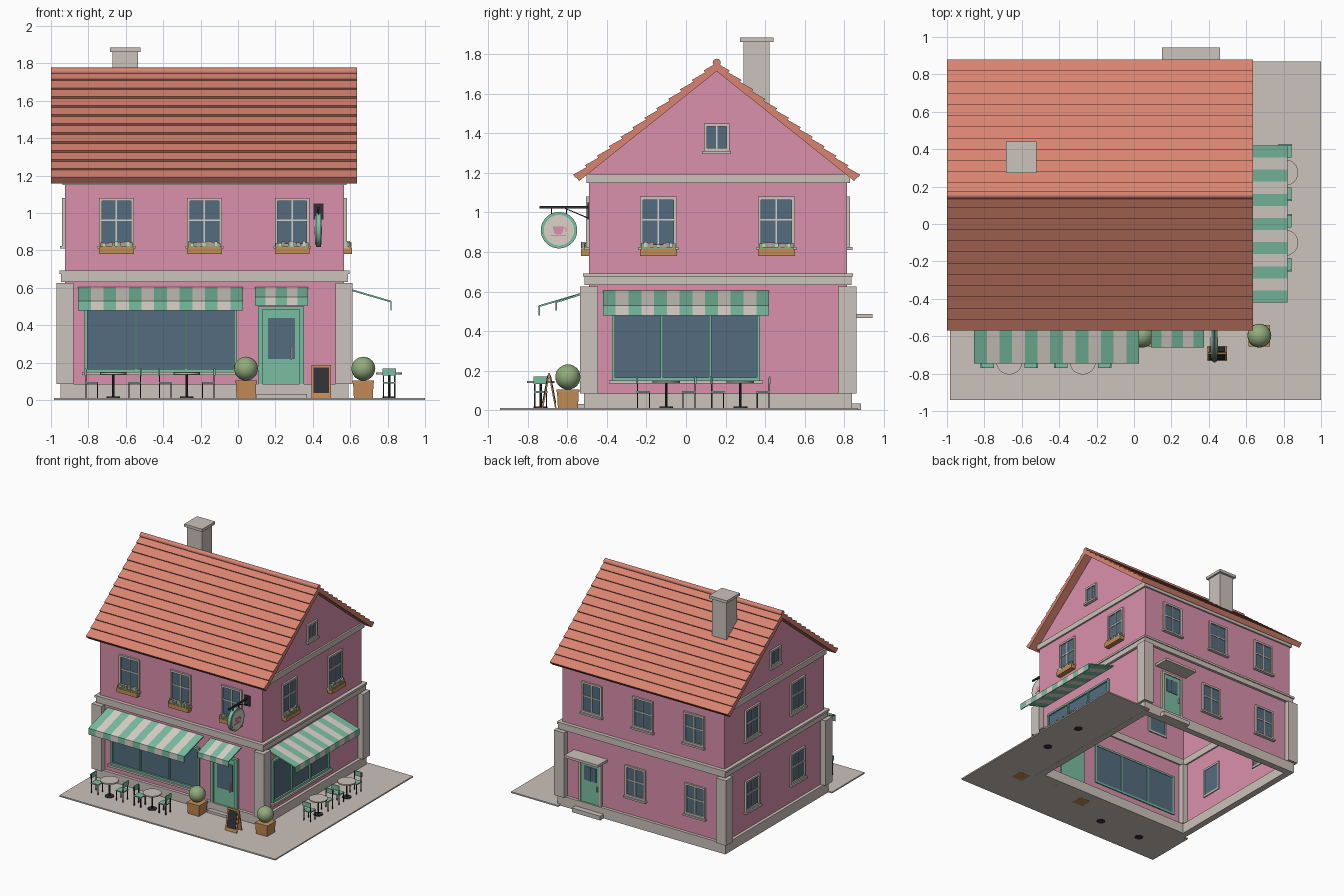
import bpy, bmesh, math, random
from mathutils import Matrix

if "Cube" in bpy.data.objects:
    bpy.data.objects.remove(bpy.data.objects["Cube"])
random.seed(3)


def srgb(*c):
    return [((v / 255 + 0.055) / 1.055) ** 2.4 for v in c] + [1]


COL = dict(pink=(218, 144, 172), roof=(217, 132, 113), stone=(204, 194, 187), green=(122, 190, 162),
           glass=(84, 108, 126), dark=(48, 48, 54), wood=(196, 140, 86), leaf=(146, 172, 124), cream=(218, 210, 202))
MAT = {}
for n, c in COL.items():
    MAT[n] = bpy.data.materials.new(n)
    MAT[n].diffuse_color = srgb(*c)

X0, X1, Y0, Y1, RY = -0.925, 0.567, -0.49, 0.815, 0.155   # wall planes and ridge line


def finish(name, bm, mats, smooth=False):
    me = bpy.data.meshes.new(name)
    bm.to_mesh(me)
    bm.free()
    for m in mats:
        me.materials.append(MAT[m])
    if smooth:
        me.shade_smooth()
        me.set_sharp_from_angle(angle=math.radians(35))
    ob = bpy.data.objects.new(name, me)
    bpy.context.collection.objects.link(ob)
    return ob


def build(name, solids, smooth=False):
    """Each solid is (material, loop, opposite loop)."""
    bm = bmesh.new()
    mats = []
    for m, a, b in solids:
        if m not in mats:
            mats.append(m)
        va, vb = [bm.verts.new(p) for p in a], [bm.verts.new(p) for p in b]
        k = len(va)
        fs = [bm.faces.new(va), bm.faces.new(vb[::-1])]
        fs += [bm.faces.new((va[i], vb[i], vb[(i + 1) % k], va[(i + 1) % k])) for i in range(k)]
        for f in fs:
            f.material_index = mats.index(m)
    bmesh.ops.recalc_face_normals(bm, faces=bm.faces)
    return finish(name, bm, mats, smooth)


def prism(m, pts, axis, a0, a1):
    f = {'x': lambda p, a: (a, p[0], p[1]), 'y': lambda p, a: (p[0], a, p[1]), 'z': lambda p, a: (p[0], p[1], a)}[axis]
    return m, [f(p, a0) for p in pts], [f(p, a1) for p in pts]


def rect(x0, x1, y0, y1):
    return [(x0, y0), (x1, y0), (x1, y1), (x0, y1)]


def box(m, x0, x1, y0, y1, z0, z1):
    return prism(m, rect(x0, x1, y0, y1), 'z', z0, z1)


def circle(cx, cy, r, n=24):
    return [(cx + r * math.cos(2 * math.pi * i / n), cy + r * math.sin(2 * math.pi * i / n)) for i in range(n)]


def disc(m, cx, cy, r, axis, a0, a1, n=24):
    return prism(m, circle(cx, cy, r, n), axis, a0, a1)


def at(side, u, o, z):
    """Point on a wall: u along it, o outward from it."""
    return {'front': (u, Y0 - o, z), 'back': (u, Y1 + o, z), 'right': (X1 + o, u, z), 'left': (X0 - o, u, z)}[side]


def wall_prism(side, m, prof, u0, u1):
    return m, [at(side, u0, o, z) for o, z in prof], [at(side, u1, o, z) for o, z in prof]


def wbox(side, m, u0, u1, o0, o1, z0, z1):
    return wall_prism(side, m, rect(o0, o1, z0, z1), u0, u1)


# walls: hollow shell, open below
bm = bmesh.new()
prof = [(Y0, 0), (Y0, 1.2), (RY, 1.715), (Y1, 1.2), (Y1, 0)]
a, b = [[bm.verts.new((x, y, z)) for y, z in prof] for x in (X0, X1)]
bm.faces.new(a)
bm.faces.new(b[::-1])
for i in (0, 3):
    bm.faces.new((a[i], b[i], b[i + 1], a[i + 1]))
bmesh.ops.recalc_face_normals(bm, faces=bm.faces)
finish('walls', bm, ['pink'])


# stone bands around the house
def band(name, off, z0, z1, inner=0.012):
    build(name, [box('stone', X0 - off, X1 + off, Y0 - off, Y0 + inner, z0, z1),
                 box('stone', X0 - off, X1 + off, Y1 - inner, Y1 + off, z0, z1),
                 box('stone', X0 - off, X0 + inner, Y0 + inner, Y1 - inner, z0, z1),
                 box('stone', X1 - inner, X1 + off, Y0 + inner, Y1 - inner, z0, z1)])


band('plinth', 0.025, 0, 0.085, 0.03)
band('floor_band', 0.022, 0.632, 0.69)
band('floor_band_lip', 0.03, 0.675, 0.692)
band('eaves_band', 0.014, 1.15, 1.195)
build('corner_pilasters', [box('stone', x - 0.046, x + 0.046, y - 0.046, y + 0.046, 0.085, 0.625)
                           for x in (X0, X1) for y in (Y0, Y1)])

# roof: slab and overlapping tile courses on each slope
ROWS, RX0, RX1 = 12, -1.0, 0.637
RUN, RISE = 0.72, 0.575
L = math.hypot(RUN, RISE)
for nm, s in (('front', 1), ('back', -1)):
    def rp(t, h):
        return (RY - s * (RUN - t * RUN / L + h * RISE / L), 1.19 + t * RISE / L + h * RUN / L)
    build('roof_slab_' + nm, [prism('roof', [rp(0, -.04), rp(0, -.014), rp(L, -.014), rp(L, -.04)], 'x', RX0, RX1)])
    d = L / ROWS
    build('roof_tiles_' + nm, [prism('roof', [rp(i * d - .004, -.015), rp(i * d - .004, .004), rp((i + 1) * d, -.009),
                                              rp((i + 1) * d, -.015)], 'x', RX0, RX1) for i in range(ROWS)])
build('ridge_cap', [disc('roof', RY, 1.757, 0.02, 'x', RX0, RX1, 16)], True)

# chimney
build('chimney', [box('stone', -.67, -.535, .29, .422, 1.4, 1.865), box('stone', -.685, -.52, .272, .442, 1.862, 1.885)])


# sash windows
def window(side, u, z0, z1, w, flowers=False):
    h, f = w / 2, 0.016
    s = [wbox(side, 'glass', u - h + f, u + h - f, -.006, .004, z0 + f, z1 - f)]
    for m, o in (('stone', .015),):
        s += [wbox(side, m, u - h, u - h + f, -.01, o, z0, z1), wbox(side, m, u + h - f, u + h, -.01, o, z0, z1),
              wbox(side, m, u - h + f, u + h - f, -.01, o, z0, z0 + f),
              wbox(side, m, u - h + f, u + h - f, -.01, o, z1 - f, z1)]
    s += [wbox(side, 'cream', u - .004, u + .004, .004, .01, z0 + f, z1 - f),
          wbox(side, 'stone', u - h - .008, u + h + .008, 0, .026, z0 - .014, z0)]
    if w > .15:
        zm = (z0 + z1) / 2 + .01
        s.append(wbox(side, 'cream', u - h + f, u + h - f, .004, .0095, zm - .004, zm + .004))
    build('window_' + side, s)
    if flowers:
        s = [wbox(side, 'wood', u - h, u + h, 0, .042, .78, .815),
             wbox(side, 'leaf', u - h + .006, u + h - .006, .004, .038, .815, .825)]
        for i in range(11):
            c, o, r = u - h + .014 + i * (w - .028) / 10, random.uniform(.014, .032), random.uniform(.007, .01)
            z = random.uniform(.838, .85)
            s.append(wbox(side, ('leaf', 'cream', 'leaf', 'pink')[i % 4], c - r, c + r, o - r, o + r, .82, z))
        build('flower_box_' + side, s)


for u in (-.65, -.18, .29):
    window('front', u, .825, 1.08, .187, True)
    window('back', u, .825, 1.08, .187)
for u in (-.14, .457):
    window('right', u, .825, 1.08, .187, True)
    window('left', u, .825, 1.08, .187)
    window('left', u, .235, .49, .187)
for u in (-.66, -.11):
    window('back', u, .235, .49, .187)
for side in ('left', 'right'):
    window(side, RY, 1.31, 1.45, .13)


# shop windows
def shopfront(side, u0, u1, z0=.15, z1=.5, f=.016):
    s = [wbox(side, 'glass', u0, u1, -.006, .006, z0, z1), wbox(side, 'green', u0, u1, -.01, .02, z1 - f, z1),
         wbox(side, 'green', u0, u1, -.01, .02, z0, z0 + f),
         wbox(side, 'stone', u0 - .015, u1 + .015, 0, .035, z0 - .016, z0)]
    for i in range(4):
        c = u0 + f / 2 + (u1 - u0 - f) * i / 3
        w = f / 2 if i in (0, 3) else f / 3
        s.append(wbox(side, 'green', c - w, c + w, -.01, .018, z0 + f, z1 - f))
    build('shop_window_' + side, s)


shopfront('front', -.82, -.005)
shopfront('right', -.375, .375)


# striped awnings
def awning(name, side, u0, u1, n, reach, zt, ze, zb):
    p = [(0, zt), (reach, ze), (reach, zb), (reach - .007, zb), (reach - .007, ze - .007), (0, zt - .01)]
    d = (u1 - u0) / n
    build(name, [wall_prism(side, ('green', 'cream')[i % 2], p, u0 + i * d, u0 + (i + 1) * d) for i in range(n)])


awning('awning_front', 'front', -.855, .027, 13, .255, .605, .53, .478)
awning('awning_door', 'front', .09, .375, 5, .17, .605, .55, .505)
awning('awning_right', 'right', -.42, .42, 13, .255, .605, .53, .478)

# front door, step and handle
build('front_door', [wbox('front', 'green', .112, .348, -.01, .012, .03, .5),
                     wbox('front', 'green', .108, .13, 0, .024, .03, .5), wbox('front', 'green', .33, .352, 0, .024, .03, .5),
                     wbox('front', 'green', .13, .33, 0, .024, .485, .5),
                     wbox('front', 'glass', .16, .305, .01, .016, .22, .44),
                     wbox('front', 'cream', .28, .289, .012, .03, .215, .29)])
build('front_step', [wbox('front', 'stone', .1, .37, 0, .06, 0, .032)])

# back door, canopy and step
build('back_door', [wbox('back', 'green', .215, .385, -.01, .012, .035, .42),
                    wbox('back', 'stone', .197, .215, -.01, .02, .035, .438),
                    wbox('back', 'stone', .385, .403, -.01, .02, .035, .438),
                    wbox('back', 'stone', .215, .385, -.01, .02, .42, .438),
                    wbox('back', 'glass', .245, .355, .01, .016, .27, .385),
                    wbox('back', 'green', .297, .303, .014, .02, .27, .385),
                    wbox('back', 'cream', .23, .238, .01, .026, .2, .24)])
build('back_canopy', [wbox('back', 'stone', .15, .46, 0, .128, .466, .486)])
build('back_step', [wbox('back', 'stone', .17, .43, 0, .07, 0, .035)])

# pavement
build('pavement_front', [box('stone', -.985, 1, -.94, -.51, .001, .012)])
build('pavement_side', [box('stone', X1, 1, -.51, .87, .001, .012)])


# cafe tables and chairs; (dx, dy) points from table to chair
def chair(cx, cy, dx, dy):
    r = .034
    s = [box('green', cx - r, cx + r, cy - r, cy + r, .088, .097)]
    for i in (-1, 1):
        for j in (-1, 1):
            x, y = cx + i * (r - .004), cy + j * (r - .004)
            top = .165 if i * dx + j * dy > 0 else .088
            s.append(box('dark', x - .003, x + .003, y - .003, y + .003, .01, top))
    bx, by = cx + dx * r, cy + dy * r
    wx, wy = .004 + abs(dy) * .032, .004 + abs(dx) * .032
    s.append(box('green', bx - wx, bx + wx, by - wy, by + wy, .132, .17))
    build('chair', s)


def table(x, y, dx, dy):
    build('table', [disc('stone', x, y, .07, 'z', .138, .148), disc('dark', x, y, .007, 'z', .01, .138, 10),
                    disc('dark', x, y, .035, 'z', 0, .018)], True)
    for s in (-1, 1):
        chair(x + s * dx * .115, y + s * dy * .115, s * dx, s * dy)


for x in (-.667, -.274):
    table(x, -.735, 1, 0)
for y in (-.1, .275):
    table(.808, y, 0, 1)

# planters with clipped bushes
for x in (.043, .67):
    y = -.597
    q = lambda r: rect(x - r, x + r, y - r, y + r)
    build('planter', [('wood', [(*p, 0) for p in q(.05)], [(*p, .095) for p in q(.055)]),
                      prism('wood', q(.058), 'z', .092, .105)])
    bm = bmesh.new()
    bmesh.ops.create_icosphere(bm, subdivisions=3, radius=.064, matrix=Matrix.Translation((x, y, .168)))
    finish('bush', bm, ['leaf'], True)

# folding menu board
s = []
for k in (-1, 1):
    def leg(m, x0, x1, t0, t1, h0, h1):
        g = lambda t, h: (-.692 + k * (.038 - .034 * t + h), .01 + .178 * t)
        return prism(m, [g(t0, h0), g(t0, h1), g(t1, h1), g(t1, h0)], 'x', x0, x1)
    s += [leg('wood', .392, .498, 0, 1, -.008, 0), leg('dark', .404, .486, .15, .93, -.001, .003)]
build('menu_board', s)

# hanging sign with a cup picture on both sides
sx, sy, sz = .43, -.642, .91
build('sign_disc', [disc('green', sy, sz, .092, 'x', sx - .014, sx + .014, 32),
                    disc('cream', sy, sz, .077, 'x', sx - .017, sx + .017, 32)], True)
cup = [(-.032, .018), (.026, .018), (.018, -.014), (.008, -.022), (-.014, -.022), (-.024, -.014)]
build('sign_cup', [prism('pink', [(sy + p, sz + q) for p, q in cup], 'x', sx - .02, sx + .02),
                   prism('pink', rect(sy - .042, sy + .036, sz - .03, sz - .025), 'x', sx - .02, sx + .02),
                   prism('pink', rect(sy + .022, sy + .038, sz + .008, sz + .013), 'x', sx - .02, sx + .02),
                   prism('pink', rect(sy + .033, sy + .038, sz - .008, sz + .008), 'x', sx - .02, sx + .02)])
build('sign_bracket', [box('dark', sx - .027, sx + .027, Y0 - .008, Y0, .965, 1.05),
                       box('dark', sx - .006, sx + .006, -.74, Y0, 1.02, 1.032),
                       prism('dark', [(-.625, 1.024), (-.615, 1.024), (-.495, .975), (-.495, .968)], 'x', sx - .004, sx + .004),
                       box('dark', sx - .003, sx + .003, sy - .04, sy - .035, .98, 1.022),
                       box('dark', sx - .003, sx + .003, sy + .035, sy + .04, .98, 1.022)])

for m in bpy.data.materials:
    if m.users and not m.is_grease_pencil:
        m.use_nodes = True
        m.node_tree.nodes["Principled BSDF"].inputs["Base Color"].default_value = m.diffuse_color
